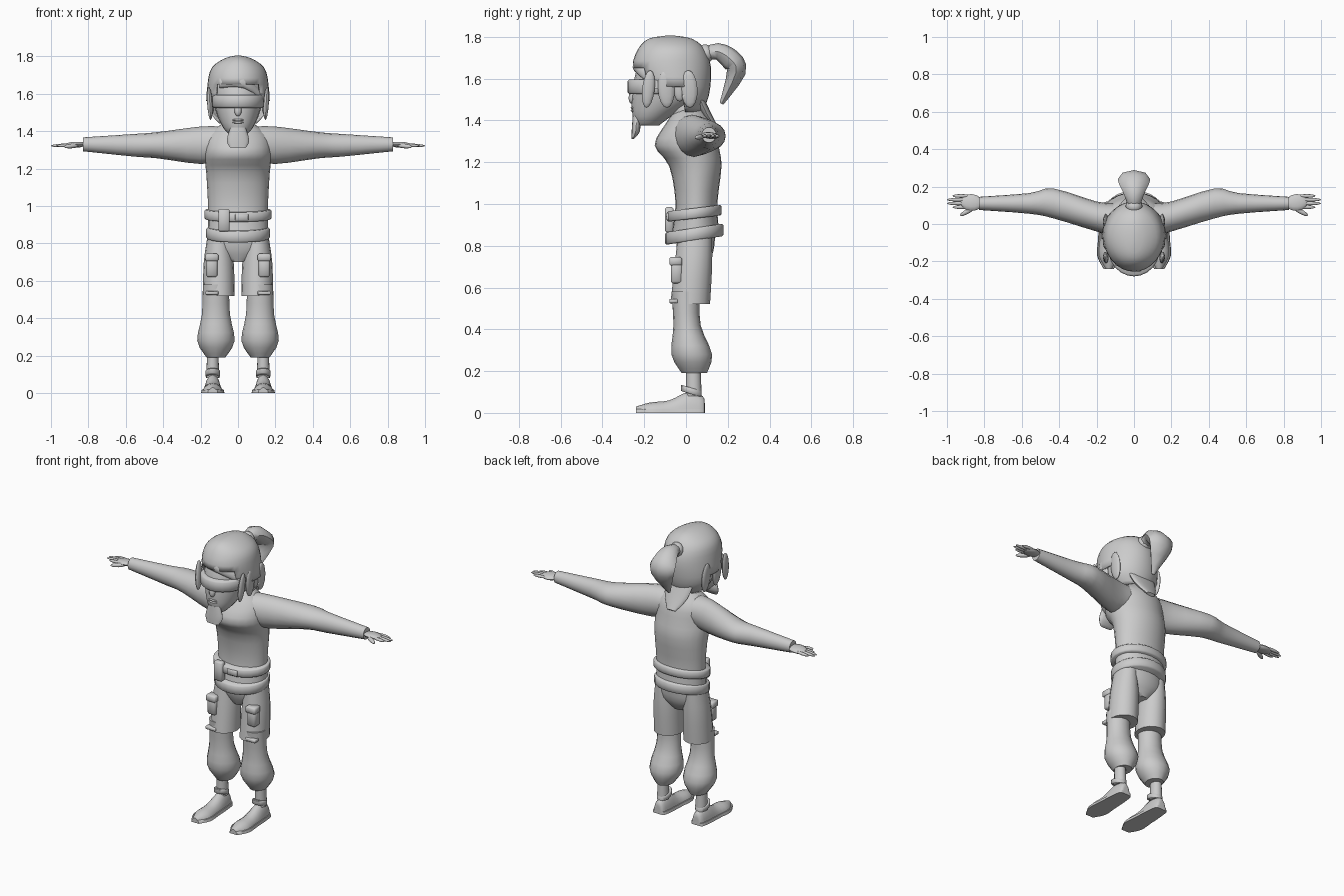
import bpy
import bmesh
import math
from mathutils import Vector, Matrix

if "Cube" in bpy.data.objects:
    bpy.data.objects.remove(bpy.data.objects["Cube"], do_unlink=True)

GREY = (0.6, 0.6, 0.6, 1)
clay = bpy.data.materials.new("plain_grey")
clay.use_nodes = True
clay.diffuse_color = GREY
clay.node_tree.nodes["Principled BSDF"].inputs["Base Color"].default_value = GREY

RIGHTWARD, BACKWARD, UPWARD = Matrix.Identity(3)
parts = []


def finish(name, bm, mirror=False):
    """Turn a bmesh into a named object, optionally mirrored across x."""
    bmesh.ops.recalc_face_normals(bm, faces=bm.faces)
    mesh = bpy.data.meshes.new(name)
    bm.to_mesh(mesh)
    bm.free()
    mesh.materials.append(clay)
    obj = bpy.data.objects.new(name, mesh)
    bpy.context.collection.objects.link(obj)
    if mirror:
        obj.modifiers.new("Mirror", "MIRROR")
    parts.append(obj)
    return obj


def refine(rows, steps=3):
    """Pass a smooth curve through the given rows of numbers."""
    rows = [Vector(row) for row in rows]
    padded = [rows[0]] + rows + [rows[-1]]
    result = []
    for before, start, end, after in zip(padded, padded[1:], padded[2:], padded[3:]):
        pull_start, pull_end = (end - before) / 2, (after - start) / 2
        for step in range(steps):
            t = step / steps
            blend = t * t * (3 - 2 * t)
            result.append(start.lerp(end, blend)
                          + pull_start * t * (1 - t) ** 2 - pull_end * t * t * (1 - t))
    return result + [rows[-1]]


def skin(sections, axis="Z", sides=16):
    """Join elliptical sections (x, y, z, radius, other radius) into a closed skin."""
    bm = bmesh.new()
    sections = refine(sections)
    centres = [Vector(section[:3]) for section in sections]
    loops = []
    for i, (centre, section) in enumerate(zip(centres, sections)):
        following = centres[min(i + 1, len(centres) - 1)]
        tangent = (following - centres[max(i - 1, 0)]).normalized()
        across, along = {"X": (BACKWARD, UPWARD), "Y": (RIGHTWARD, UPWARD),
                         "Z": (RIGHTWARD, BACKWARD),
                         "path": (RIGHTWARD, tangent.cross(RIGHTWARD))}[axis]
        loop = []
        for k in range(sides):
            angle = math.tau * k / sides
            offset = across * section[3] * math.cos(angle) + along * section[4] * math.sin(angle)
            loop.append(bm.verts.new(centre + offset))
        loops.append(loop)
    for low, high in zip(loops, loops[1:]):
        for k in range(sides):
            bm.faces.new((low[k - 1], low[k], high[k], high[k - 1]))
    bm.faces.new(loops[0])
    bm.faces.new(loops[-1])
    return bm


def loft(name, sections, axis="Z", sides=16, mirror=False):
    return finish(name, skin(sections, axis, sides), mirror)


def stack(rows, x=0):
    """Rows of (height, half width, front, back) become sections."""
    return [(x, (front + back) / 2, z, width, (back - front) / 2)
            for z, width, front, back in rows]


def band(name, z, width, front, back, height, slope=0, x=0, mirror=False):
    """An oval hoop whose height rises toward the back by the slope."""
    bm = bmesh.new()
    bmesh.ops.create_cone(bm, cap_ends=True, segments=24, radius1=1, radius2=1, depth=1)
    depth = (back - front) / 2
    for v in bm.verts:
        v.co = Vector((x + v.co.x * width, (front + back) / 2 + v.co.y * depth,
                       z + v.co.z * height + v.co.y * depth * slope))
    rims = [e for e in bm.edges if abs(e.verts[0].co.y - e.verts[1].co.y) > 0
            or e.verts[0].co.x != e.verts[1].co.x]
    bmesh.ops.bevel(bm, geom=rims, offset=height / 8, segments=1, affect="EDGES")
    return finish(name, bm, mirror)


def spindle(name, start, end, radius, other_radius, mirror=False):
    """A stretched ball reaching from start to end."""
    start, end = Vector(start), Vector(end)
    reach = end - start
    turn = UPWARD.rotation_difference(reach).to_matrix().to_4x4()
    size = Matrix.Diagonal((radius, other_radius, reach.length / 2, 1))
    place = Matrix.Translation((start + end) / 2) @ turn @ size
    bm = bmesh.new()
    bmesh.ops.create_uvsphere(bm, u_segments=12, v_segments=8, radius=1, matrix=place)
    return finish(name, bm, mirror)


def box(name, centre, size, mirror=False):
    bm = bmesh.new()
    place = Matrix.Translation(centre) @ Matrix.Diagonal((*size, 1))
    bmesh.ops.create_cube(bm, size=1, matrix=place)
    bmesh.ops.bevel(bm, geom=bm.edges[:], offset=min(size) / 6, segments=1, affect="EDGES")
    return finish(name, bm, mirror)


# Shirt, loose hem and belt
loft("shirt", stack([
    (.85, .16, -.07, .16), (1, .16, -.05, .15), (1.18, .17, -.08, .17),
    (1.28, .18, -.15, .155), (1.38, .16, -.1, .13), (1.45, .07, -.05, .08)]), sides=24)
band("shirt_hem", .855, .17, -.1, .18, .06, slope=.15)
band("belt", .955, .18, -.09, .17, .05, slope=.12)
box("belt_pouch", (-.075, -.08, .925), (.06, .04, .12))
box("belt_buckle", (.02, -.085, .94), (.07, .02, .035))

# Sleeves and hands
loft("sleeve", [(.08, .02, 1.335, .09, .09), (.2, .04, 1.325, .08, .1),
                (.43, .11, 1.325, .08, .07), (.56, .11, 1.325, .055, .06),
                (.83, .11, 1.33, .035, .037)], "X", mirror=True)
spindle("palm", (.81, .11, 1.33), (.93, .12, 1.325), .016, .045, mirror=True)
for place, label in enumerate(("index", "middle", "ring", "little")):
    y = .09 + .02 * place
    tip = 1 if label in ("middle", "ring") else .97
    spindle(label + "_finger", (.88, y, 1.327), (tip, y, 1.322), .009, .01, mirror=True)
spindle("thumb", (.85, .09, 1.325), (.93, .045, 1.317), .012, .013, mirror=True)

# Trousers: pelvis, shorts layer and puffed lower legs
loft("trouser_pelvis", stack([(.7, .05, -.01, .09), (.77, .15, -.04, .13),
                              (.86, .155, -.05, .14)]), sides=24)
loft("trouser_thigh", stack([(.52, .085, -.075, .115), (.7, .08, -.055, .125),
                             (.84, .06, -.04, .125)], x=.103), mirror=True)
loft("trouser_shin", stack([(.19, .05, -.02, .1), (.28, .1, -.07, .125),
                            (.42, .075, -.06, .07), (.58, .07, -.07, .065)], x=.118),
     mirror=True)
box("thigh_pocket", (.14, -.045, .68), (.06, .055, .12), mirror=True)
box("pocket_flap", (.14, -.05, .725), (.07, .06, .04), mirror=True)
box("pocket_strap", (.14, -.06, .535), (.07, .04, .02), mirror=True)

# Ankles and shoes
foot_x = .135
loft("ankle", stack([(.08, .035, 0, .075), (.22, .03, 0, .07)], foot_x), mirror=True)
band("shoe_collar", .105, .04, -.025, .075, .03, slope=-.3, x=foot_x, mirror=True)
shoe_outline = [(-.24, .02, .03), (-.17, .055, .05), (-.08, .05, .06),
                (.01, .045, .1), (.08, .035, .08), (.09, .015, .04)]
for label, extra, ceiling in (("shoe", 0, 1), ("sole", .007, .018)):
    bm = skin([(foot_x, y, 0, width + extra, height)
               for y, width, height in shoe_outline], "Y")
    for v in bm.verts:
        v.co.z = min(max(v.co.z, 0), ceiling)
    finish(label, bm, mirror=True)

# Neck and the scarf tail hanging at the nape
loft("neck", stack([(1.38, .075, -.06, .08), (1.52, .06, -.09, .03)]))
loft("scarf_tail", [(0, .05, 1.54, .1, .02), (0, .1, 1.43, .08, .02),
                    (0, .15, 1.355, .03, .01)], "path")

# Face
loft("head", stack([(1.375, .04, -.235, -.13), (1.42, .08, -.255, -.07),
                    (1.51, .12, -.26, .06), (1.63, .14, -.24, .09),
                    (1.7, .12, -.2, .07)]), sides=20)
band("visor", 1.56, .14, -.28, .03, .07)
spindle("nose", (0, -.262, 1.48), (0, -.25, 1.55), .02, .018)
for label, z in (("upper_lip", 1.46), ("lower_lip", 1.447)):
    spindle(label, (-.03, -.253, z), (.03, -.253, z), .007, .012)
loft("chin_beard", stack([(1.31, .04, -.26, -.25), (1.35, .06, -.26, -.22),
                          (1.42, .04, -.255, -.22)]))
spindle("ear", (.14, -.03, 1.49), (.145, -.03, 1.61), .015, .03, mirror=True)

# Hair cap, with the face opening cut by rule
bm = skin(stack([(1.44, .1, -.12, .075), (1.52, .165, -.2, .11), (1.65, .163, -.255, .12),
                 (1.74, .14, -.23, .09), (1.79, .07, -.18, .03),
                 (1.805, .01, -.1, -.05)]), sides=32)
opening = []
for face in bm.faces:
    c = face.calc_center_median()
    if c.y < 0 and c.z < 1.63 and (abs(c.x) < .115 or c.z < 1.57):
        opening.append(face)
bmesh.ops.delete(bm, geom=opening, context="FACES")
hair = finish("hair_cap", bm)
hair.modifiers.new("Thickness", "SOLIDIFY").thickness = .01

# Loose locks beside the face and the swept fringe
for label, y, lean, width in (("front_lock", -.17, -.02, .03), ("side_lock", -.1, .01, .04),
                              ("rear_lock", .01, .01, .04)):
    spindle(label, (.146, y + lean, 1.46), (.156, y, 1.64), .014, width, mirror=True)
loft("fringe_sweep", [(-.1, -.2, 1.66, .02, .03), (.03, -.235, 1.66, .02, .03),
                      (.15, -.14, 1.57, .015, .02)], "X")

# Ponytail and its tie
spindle("hair_tie", (0, .06, 1.71), (0, .13, 1.73), .045, .045)
loft("ponytail", [(0, .08, 1.71, .03, .03), (0, .15, 1.73, .05, .04),
                  (0, .215, 1.69, .08, .05), (0, .24, 1.63, .08, .045),
                  (0, .17, 1.48, .01, .01)], "path", sides=8)

# Smooth shading with sharp creases kept
bpy.ops.object.select_all(action="DESELECT")
for obj in parts:
    obj.select_set(True)
bpy.context.view_layer.objects.active = parts[0]
bpy.ops.object.shade_smooth_by_angle(angle=math.radians(50))
